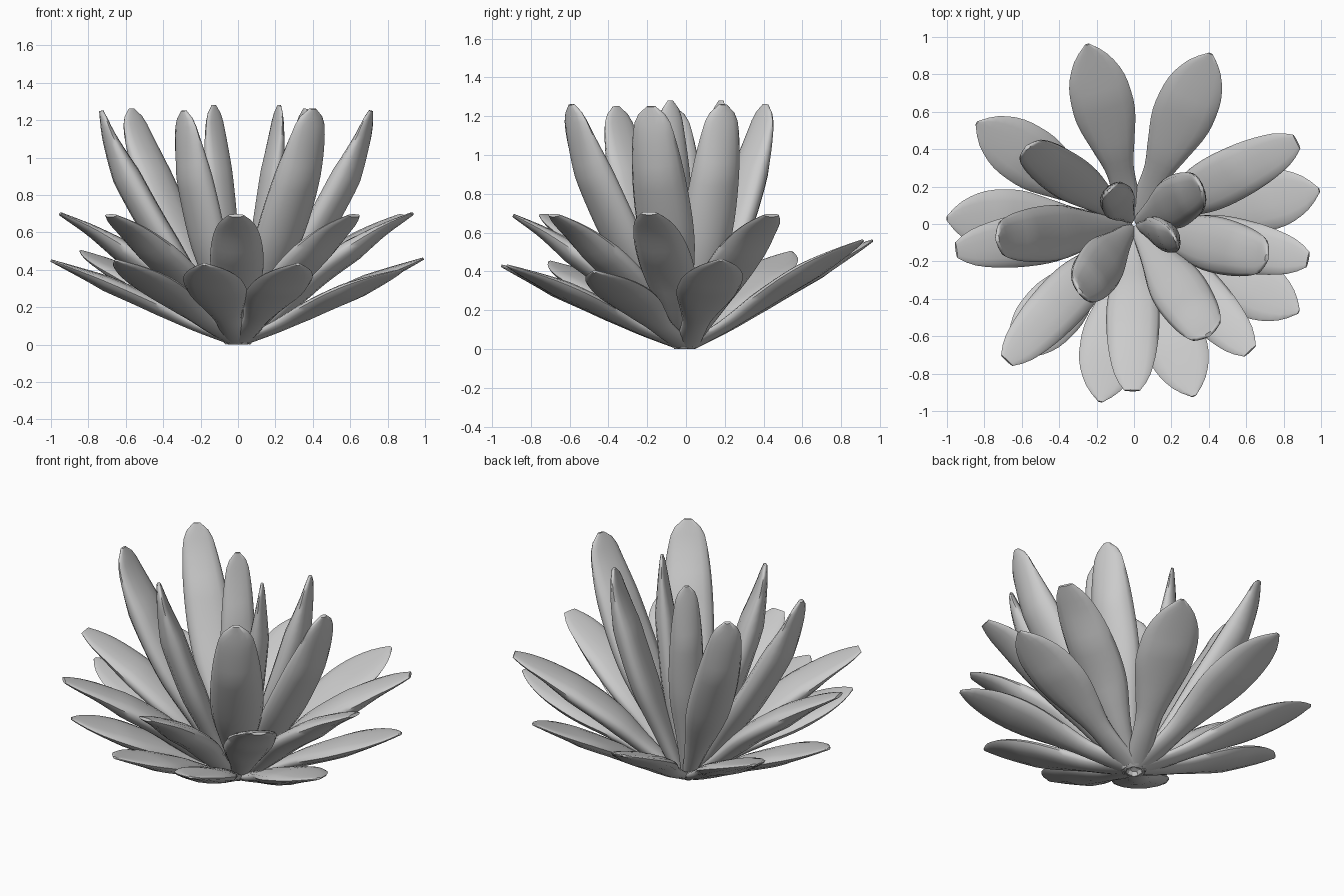
import bpy, bmesh, math
from mathutils import Vector, Matrix

if "Cube" in bpy.data.objects:
    bpy.data.objects.remove(bpy.data.objects["Cube"])

RINGS, SIDES = 22, 14


def sample(table, t):
    """Smooth (Catmull-Rom style) interpolation of (t, value) pairs."""
    n = len(table)
    slope = [(table[min(i + 1, n - 1)][1] - table[max(i - 1, 0)][1]) /
             (table[min(i + 1, n - 1)][0] - table[max(i - 1, 0)][0]) for i in range(n)]
    for i in range(n - 1):
        (a, va), (b, vb) = table[i], table[i + 1]
        if t <= b or i == n - 2:
            h = b - a
            u = (t - a) / h
            return (va * (2*u**3 - 3*u*u + 1) + slope[i] * h * (u**3 - 2*u*u + u)
                    + vb * (3*u*u - 2*u**3) + slope[i + 1] * h * (u**3 - u*u))


def make_leaf(name, tip, half_width, thick, rise, width, turn=0):
    """One fleshy leaf: lens-shaped rings swept from the crown to the tip."""
    x, y, z = tip
    reach = math.hypot(x, y)
    out = Vector((x / reach, y / reach, 0))
    face = Matrix.Rotation(math.radians(turn), 3, 'Z') @ out   # direction the leaf's back faces
    side = Vector((-face.y, face.x, 0))
    up = Vector((0, 0, 1))
    start = 0.035 / reach

    def centre(t):                                    # t is the height fraction
        r = sample(rise, t)
        return out * (reach * (start + (1 - start) * r)) + up * (0.02 + (z - 0.02) * t)

    bm = bmesh.new()
    rings = []
    for i in range(RINGS):
        t = i / (RINGS - 1)
        t = min(t + 0.1 * math.sin(math.pi * t) * t, 1)   # closer rings at the tip
        c = centre(t)
        tan = (centre(min(t + 0.02, 1)) - centre(max(t - 0.02, 0))).normalized()
        nor = side.cross(tan).normalized()
        if nor.dot(face) > 0:
            nor = -nor                                # upper face looks to the axis
        w = half_width * max(sample(width, t), 0.04)
        d = thick * min(1, 0.45 + 1.3 * t) * min(1, 0.15 + 3.0 * (1 - t))
        ring = []
        for k in range(SIDES):
            a = 2 * math.pi * k / SIDES
            ca, sa = math.cos(a), math.sin(a)
            h = sa * d * (0.7 if sa > 0 else 0.9) + 0.1 * d * ca * ca
            p = c + side * (w * ca) + nor * h
            p.z = max(p.z, 0)
            ring.append(bm.verts.new(p))
        rings.append(ring)
    for a, b in zip(rings, rings[1:]):
        for k in range(SIDES):
            j = (k + 1) % SIDES
            bm.faces.new((a[k], a[j], b[j], b[k]))
    bm.faces.new(rings[0][::-1])
    bm.faces.new(rings[-1])
    bmesh.ops.recalc_face_normals(bm, faces=bm.faces)
    mesh = bpy.data.meshes.new(name)
    bm.to_mesh(mesh)
    bm.free()
    ob = bpy.data.objects.new(name, mesh)
    bpy.context.collection.objects.link(ob)
    bpy.ops.object.select_all(action='DESELECT')
    ob.select_set(True)
    bpy.context.view_layer.objects.active = ob
    bpy.ops.object.shade_smooth_by_angle(angle=math.radians(60))


# Outer tier: low spoon-shaped leaves with a narrow neck and pointed tip
low_rise = [(0, 0), (.2, .2), (.45, .42), (.76, .73), (1, 1)]
low_width = [(0, .4), (.15, .42), (.3, .47), (.45, .7), (.6, .95), (.7, 1), (.83, .9), (.94, .52), (1, .08)]
low_tips = [(-.25, .96, .56), (.41, .91, .56), (.99, .18, .46), (.88, -.47, .40),
            (.32, -.92, .43), (-.18, -.95, .43), (-.65, -.70, .45),
            (-1.0, .03, .45), (-.84, .54, .50)]
for i, tip in enumerate(low_tips):
    make_leaf(f"outer_leaf_{i + 1}", tip, .165, .055, low_rise, low_width)

# Middle tier: blunt leaves rising at about forty degrees
mid_rise = [(0, 0), (.22, .19), (.52, .43), (.85, .79), (1, 1)]
mid_width = [(0, .3), (.15, .42), (.3, .62), (.5, .93), (.65, 1), (.82, .9), (.94, .65), (1, .3)]
mid_tips = [(.87, .44, .69), (.93, -.19, .70), (.62, -.68, .69), (-.01, -.89, .69),
            (-.68, -.73, .69), (-.95, -.14, .70)]
for i, tip in enumerate(mid_tips):
    make_leaf(f"middle_leaf_{i + 1}", tip, .143, .075, mid_rise, mid_width)

# Inner tier: tall upright leaves curving towards vertical (tip, half width, thickness, turn)
top_rise = [(0, 0), (.2, .24), (.45, .53), (.7, .78), (.88, .93), (1, 1)]
top_width = [(0, .25), (.2, .55), (.4, .92), (.55, 1), (.75, .9), (.9, .7), (.96, .52), (1, .15)]
top_tips = [(-.73, -.08, 1.25, .15, .095, 0), (-.57, .41, 1.26, .13, .09, -14),
            (-.29, -.36, 1.25, .14, .09, -15), (-.13, .18, 1.28, .10, .07, 10),
            (.22, -.08, 1.28, .10, .07, 45), (.40, -.59, 1.26, .15, .095, 0),
            (.36, .19, 1.26, .14, .09, -8), (.71, -.18, 1.25, .15, .095, 0)]
for i, (x, y, z, w, d, turn) in enumerate(top_tips):
    make_leaf(f"inner_leaf_{i + 1}", (x, y, z), w, d, top_rise, top_width, turn)
